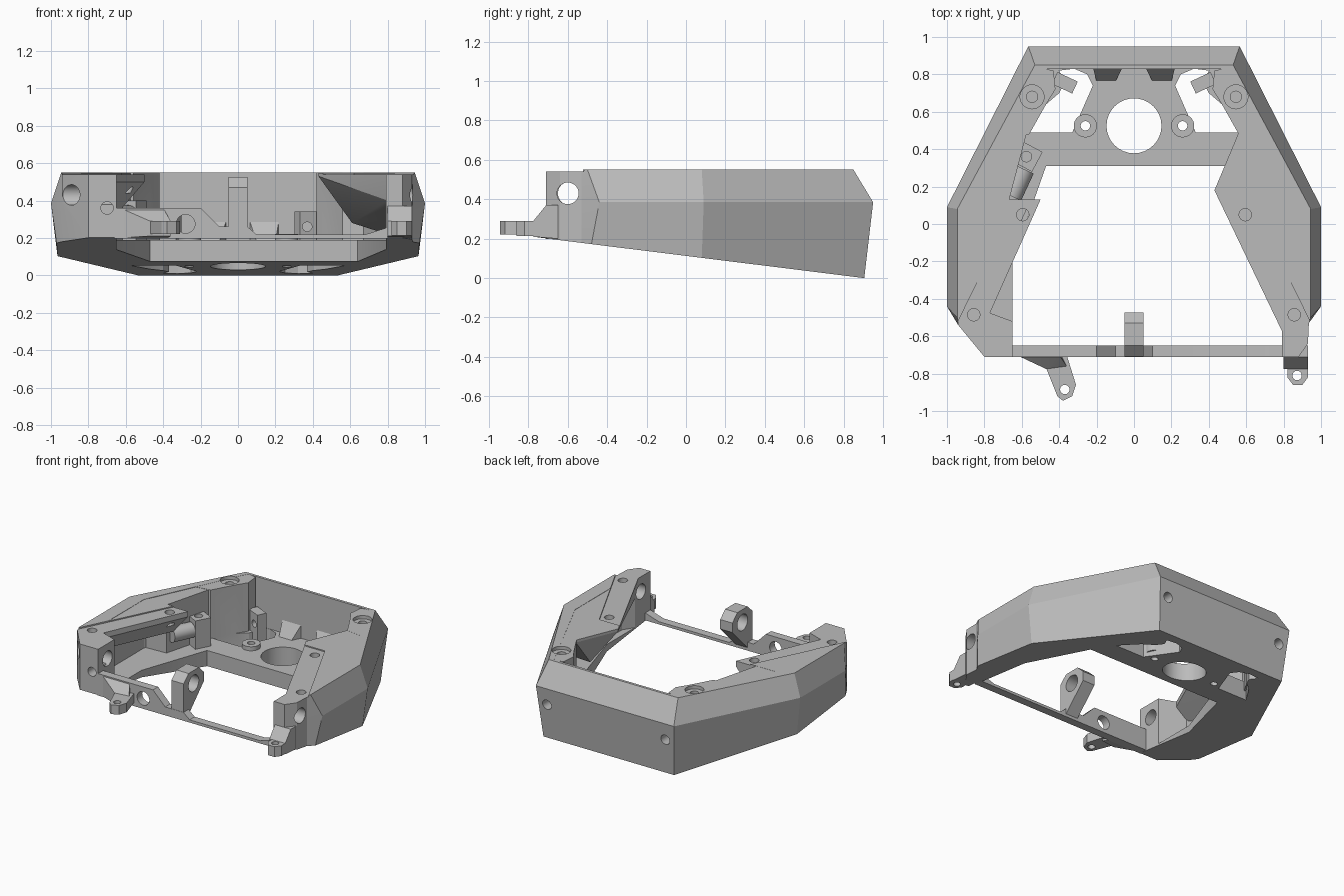
import bpy, bmesh
from math import sin, cos, pi, radians

if "Cube" in bpy.data.objects:
    bpy.data.objects.remove(bpy.data.objects["Cube"], do_unlink=True)

grey = bpy.data.materials.new("plain grey")
grey.use_nodes = True
grey.diffuse_color = (0.5, 0.5, 0.5, 1)
grey.node_tree.nodes["Principled BSDF"].inputs["Base Color"].default_value = (0.5, 0.5, 0.5, 1)


def finish(name, bm):
    bmesh.ops.recalc_face_normals(bm, faces=bm.faces)
    mesh = bpy.data.meshes.new(name)
    bm.to_mesh(mesh)
    bm.free()
    mesh.materials.append(grey)
    ob = bpy.data.objects.new(name, mesh)
    bpy.context.collection.objects.link(ob)
    return ob


def loft(name, rings):
    bm = bmesh.new()
    loops = [[bm.verts.new(p) for p in ring] for ring in rings]
    for a, b in zip(loops, loops[1:]):
        for i in range(len(a)):
            j = (i + 1) % len(a)
            bm.faces.new((a[i], a[j], b[j], b[i]))
    bm.faces.new(loops[0])
    bm.faces.new(loops[-1])
    return finish(name, bm)


def prism(name, pts, lo, hi, axis="z"):
    place = {"x": lambda a, b, t: (t, a, b),
             "y": lambda a, b, t: (a, t, b),
             "z": lambda a, b, t: (a, b, t)}[axis]
    return loft(name, [[place(a, b, t) for a, b in pts] for t in (lo, hi)])


def rod(name, a, b, r, lo, hi, axis="z"):
    pts = [(a + r * cos(i * pi / 16), b + r * sin(i * pi / 16)) for i in range(32)]
    return prism(name, pts, lo, hi, axis)


def hull(name, pts):
    bm = bmesh.new()
    for p in pts:
        bm.verts.new(p)
    bmesh.ops.convex_hull(bm, input=bm.verts)
    return finish(name, bm)


def box(name, x, y, w, d, lo, hi, turn):
    c, s = cos(radians(turn)), sin(radians(turn))
    corners = [(-w, -d), (w, -d), (w, d), (-w, d)]
    return prism(name, [(x + (u * c - v * s) / 2, y + (u * s + v * c) / 2) for u, v in corners], lo, hi)


def combine(ob, tool, operation="DIFFERENCE"):
    mod = ob.modifiers.new("combine", "BOOLEAN")
    mod.operation, mod.object, mod.solver = operation, tool, "EXACT"
    bpy.context.view_layer.objects.active = ob
    bpy.ops.object.modifier_apply(modifier=mod.name)
    bpy.data.objects.remove(tool, do_unlink=True)


def flip(pts, s):
    return [(s * p[0], *p[1:]) for p in pts]


def base_z(y):
    return (0.905 - y) * 0.1245


# Outer shell: tilted bottom ring, widest middle ring, narrower top ring
front = [(.935, -.53), (.93, -.64), (.88, -.71), (-.8, -.71), (-.94, -.54)]


def ring(side):
    return side + front + flip(side[::-1], -1)


low = ring([(.535, .905), (.965, .08), (.97, -.48)])
mid = ring([(.565, .95), (1, .09), (1, -.44)])
top = ring([(.53, .85), (.945, .08), (.945, -.5)])
shell = loft("shell", [[(x, y, base_z(y)) for x, y in low],
                       [(x, y, .385) for x, y in mid],
                       [(x, y, .55) for x, y in top]])

# Hollow inside and the opening in the floor
combine(shell, prism("cavity", [(.5, .83), (.84, .1), (.84, -.45), (.79, -.53), (.79, -.8),
                                (-.65, -.8), (-.65, -.52), (-.84, -.45), (-.84, .1), (-.5, .83)], .19, .7))
combine(shell, prism("floor_opening", [(-.47, .31), (-.65, -.2), (-.65, -.8), (.79, -.8),
                                       (.79, -.2), (.64, .31)], -.1, .3))
combine(shell, rod("round_opening", 0, .525, .147, -.1, .4))
window = [(.57, .49), (.33, .49), (.22, .74), (.25, .8), (.32, .83), (.4, .82),
          (.37, .76), (.4, .7), (.47, .64)]
pillar = [(.5, .835), (.43, .82), (.42, .72), (.47, .64), (.56, .48), (.7, .46)]
for s in (1, -1):
    combine(shell, prism("window", flip(window, s), -.1, .3))
    combine(shell, prism("pillar", flip(pillar, s), .12, .549), "UNION")

# Overhanging side rails
right_rail = [(.43, .18), (.49, .31), (.56, .49), (.68, .48), (.9, .06), (.91, -.52), (.79, -.57)]
rail = hull("right_rail", [(x, y, z) for x, y in right_rail for z in (.53, .548)]
            + [(.61, .25, .28), (.86, .1, .2), (.85, -.3, .28), (.8, -.55, .4)])
combine(shell, rail, "UNION")
left_rail = [(-.5, .13), (-.79, -.52), (-.91, -.52), (-.9, .13)]
rail = hull("left_rail", [(x, y, z) for x, y in left_rail for z in (.5, .548)]
            + [(-.62, .13, .36), (-.86, .13, .25), (-.86, -.4, .36)])
combine(shell, rail, "UNION")
combine(shell, prism("rear_left_rail", [(-.57, .5), (-.67, .12), (-.88, .11), (-.71, .47)], .15, .547), "UNION")

# Shallow steps on the rail tops, screw seats and side and rear holes
for s in (1, -1):
    step = [(.62, .13), (.3, .13), (.6, -.8), (.98, -.8), (.98, -.6)]
    combine(shell, prism("step", flip(step, s), .54, .7))
    combine(shell, rod("screw_seat", s * .545, .68, .064, .525, .7))
    combine(shell, rod("screw_hole", s * .545, .68, .03, .35, .7))
    for x, y in ((.857, -.485), (.595, .05)):
        combine(shell, rod("rail_hole", s * x, y, .033, .44, .7))
    combine(shell, rod("rear_hole", s * .485, .26, .036, .8, 1.1, "y"))
    combine(shell, rod("pin_hole", -.6, .43, .055, *sorted((s * .6, s * 1.1)), "x"))
combine(shell, rod("front_hole", -.7, .36, .033, -.8, -.58, "y"))

# Fittings on the floor plate
for s, side in ((1, "left"), (-1, "right")):
    boss = rod(side + "_floor_boss", s * .26, .525, .062, .08, .22)
    combine(boss, rod("hole", s * .26, .525, .025, -.1, .4))
    combine(shell, rod("hole", s * .26, .525, .025, -.1, .4))
    bracket = box(side + "_nut_bracket", s * .37, .755, .12, .07, .12, .34, s * 25)
    combine(bracket, rod("hole", s * .37, .26, .025, .6, .9, "y"))
    hull(side + "_gusset", flip([(.06, .84, .18), (.22, .84, .18), (.06, .84, .3), (.22, .84, .3),
                                 (.1, .76, .18), (.2, .76, .18)], s))

# Small block and short tube inside the right wall
block = box("wall_block", -.57, .36, .12, .12, .15, .4, -28)
combine(block, rod("hole", -.575, .36, .028, .25, .5))
tube = rod("wall_tube", 0, 0, .055, -.08, .08, "y")
tube.location = (-.62, .22, .32)
tube.rotation_euler = (0, 0, radians(-25))

# Front bar with its raised web
bar = prism("front_bar", [(-.66, .198), (.8, .198), (.8, .255), (.78, .25), (.68, .218), (.1, .218), (.05, .26),
                          (-.1, .26), (-.2, .36), (-.66, .36)], -.71, -.65, "y")
combine(bar, rod("hole", -.28, .275, .05, -.8, -.5, "y"))

# Centre post with a cross hole
post = prism("centre_post", [(-.708, .2), (-.708, .47), (-.65, .525), (-.53, .525), (-.472, .47),
                             (-.472, .4), (-.65, .22)], -.05, .05, "x")
combine(post, rod("hole", -.59, .43, .06, -.2, .2, "x"))

# Front mounting tabs with sloped roots
tab = prism("right_tab", [(-.47, -.77), (-.41, -.92), (-.38, -.945), (-.33, -.92), (-.31, -.86),
                          (-.36, -.7), (-.5, -.7)], .222, .29)
combine(tab, rod("hole", -.37, -.885, .025, 0, .5))
hull("right_tab_root", [(-.63, -.7, .2), (-.63, -.7, .36), (-.38, -.7, .2), (-.4, -.7, .36),
                        (-.47, -.775, .21), (-.47, -.775, .29), (-.36, -.76, .21), (-.36, -.76, .29)])
tab = prism("left_tab", [(.82, -.68), (.82, -.82), (.85, -.86), (.9, -.86), (.93, -.82), (.93, -.68)], .214, .29)
combine(tab, rod("hole", .872, -.81, .025, 0, .5))
hull("left_tab_root", [(x, y, z) for x in (.8, .93) for y, z in
                       ((-.65, .2), (-.65, .37), (-.71, .37), (-.775, .29), (-.775, .21))])

# Smooth round holes, crisp plates
for ob in list(bpy.context.collection.objects):
    if ob.type == "MESH" and ob.data.materials and ob.data.materials[0] == grey:
        bpy.ops.object.select_all(action="DESELECT")
        ob.select_set(True)
        bpy.context.view_layer.objects.active = ob
        bpy.ops.object.shade_smooth_by_angle(angle=radians(22))
